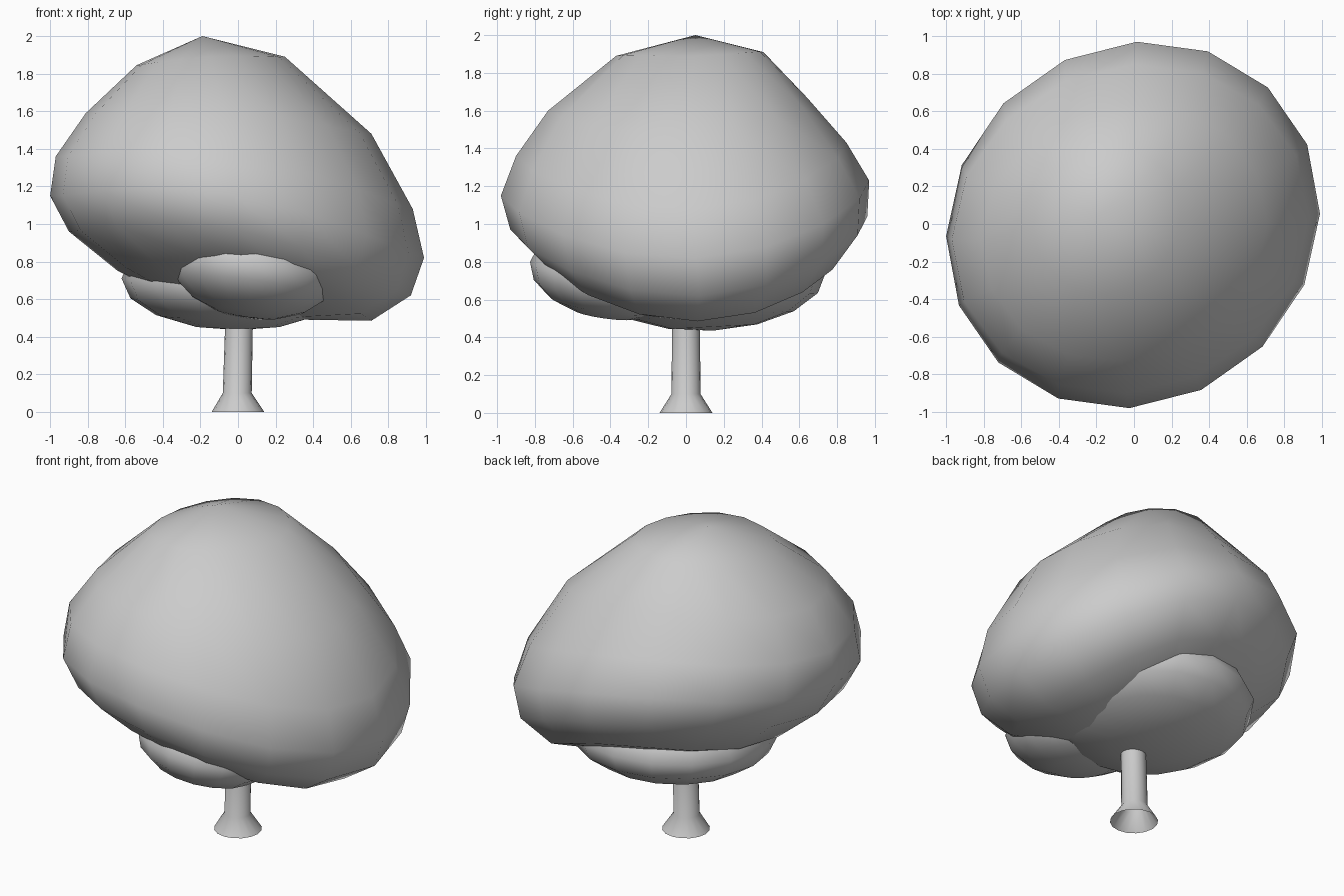
import bpy, bmesh, math
from mathutils import Vector, Matrix

if "Cube" in bpy.data.objects:
    bpy.data.objects.remove(bpy.data.objects["Cube"])


def finish(name, bm):
    bmesh.ops.recalc_face_normals(bm, faces=bm.faces)
    me = bpy.data.meshes.new(name)
    bm.to_mesh(me)
    bm.free()
    for p in me.polygons:
        p.use_smooth = True
    ob = bpy.data.objects.new(name, me)
    bpy.context.collection.objects.link(ob)
    return ob


def loft(name, rings, top=None, bottom=None):
    """Skin a list of vertex rings, with optional poles."""
    bm = bmesh.new()
    loops = [[bm.verts.new(p) for p in r] for r in rings]
    n = len(loops[0])
    for a, b in zip(loops, loops[1:]):
        for i in range(n):
            j = (i + 1) % n
            bm.faces.new((a[i], a[j], b[j], b[i]))
    for pole, loop in ((top, loops[0]), (bottom, loops[-1])):
        if pole:
            v = bm.verts.new(pole)
            for i in range(n):
                bm.faces.new((v, loop[i], loop[(i + 1) % n]))
    return finish(name, bm)


def circle(c, r, n):
    return [(c[0] + r * math.cos(2 * math.pi * i / n),
             c[1] + r * math.sin(2 * math.pi * i / n), c[2]) for i in range(n)]


# Main crown: a warped sphere, each ring given by its left, right (x, z)
# and front, back (y, z) points
profile = [
    ((-0.54, 1.845), (0.25, 1.89), (-0.37, 1.89), (0.41, 1.91)),
    ((-0.81, 1.59), (0.71, 1.48), (-0.73, 1.60), (0.64, 1.67)),
    ((-0.97, 1.36), (0.93, 1.08), (-0.90, 1.36), (0.85, 1.43)),
    ((-1.00, 1.15), (0.99, 0.82), (-0.98, 1.15), (0.97, 1.23)),
    ((-0.90, 0.96), (0.92, 0.62), (-0.93, 0.97), (0.96, 1.04)),
    ((-0.64, 0.75), (0.71, 0.485), (-0.78, 0.82), (0.82, 0.84)),
    ((-0.33, 0.60), (0.38, 0.49), (-0.45, 0.64), (0.46, 0.65)),
]
rings = []
for (lx, lz), (rx, rz), (fy, fz), (by, bz) in profile:
    ring = []
    for i in range(16):
        a = 2 * math.pi * i / 16
        c, s = math.cos(a), math.sin(a)
        dx, dy = (rx - lx) / 2 * c, (by - fy) / 2 * s
        z = ((lz + rz + fz + bz) / 4 + (rz - lz) / 2 * c + (bz - fz) / 2 * s
             + (lz + rz - fz - bz) / 4 * math.cos(2 * a))
        ring.append(((lx + rx) / 2 + dx + 0.02 * dy,
                     (fy + by) / 2 + dy + 0.06 * dx, z))
    rings.append(ring)
loft("main_crown", rings, (-0.19, 0.05, 2.0), (0.0, 0.0, 0.53))


# Lower foliage clumps: flattened spheres
def clump(name, loc, radii, rot):
    bm = bmesh.new()
    bmesh.ops.create_uvsphere(bm, u_segments=16, v_segments=8, radius=1)
    m = (Matrix.Translation(loc) @ Matrix.Rotation(math.radians(rot[1]), 4, 'Y')
         @ Matrix.Rotation(math.radians(rot[0]), 4, 'X')
         @ Matrix.Diagonal((*radii, 1)))
    bm.transform(m)
    finish(name, bm)


clump("lower_foliage", Vector((0.0, 0.13, 0.71)), (0.62, 0.61, 0.275), (3, 0))
clump("front_foliage", Vector((0.08, -0.40, 0.74)), (0.43, 0.43, 0.24), (-8, 8))

# Trunk with flared open foot
trunk = loft("trunk", [circle((0.01, 0, 0.65), 0.072, 16),
                       circle((-0.004, 0, 0.10), 0.077, 16),
                       circle((0, 0, 0), 0.14, 16)])
